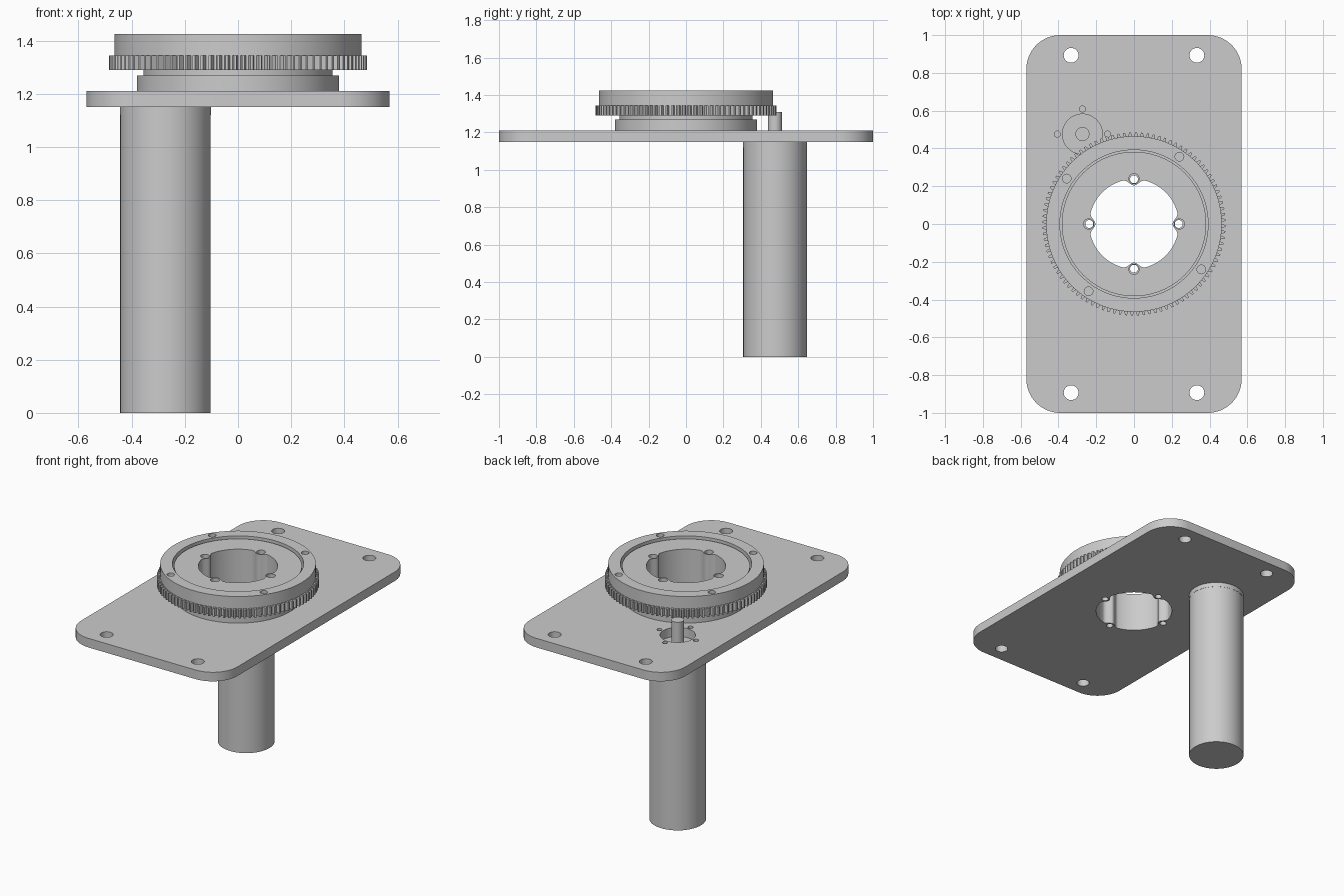
import bpy, bmesh
from math import sin, cos, pi, radians

cube = bpy.data.objects.get("Cube")
if cube:
    bpy.data.objects.remove(cube, do_unlink=True)

grey = bpy.data.materials.new("machined grey")
grey.use_nodes = True
colour = (0.6, 0.6, 0.6, 1)
grey.diffuse_color = colour
grey.node_tree.nodes["Principled BSDF"].inputs["Base Color"].default_value = colour


# Outline helpers: each returns a closed list of (x, y) points
def circle(r, x=0, y=0, n=32):
    return [(x + r * cos(2 * pi * i / n), y + r * sin(2 * pi * i / n)) for i in range(n)]


def ring_of_holes(r, distance, start=0, x=0, y=0):
    return [circle(r, x + distance * cos(start + k * pi / 2),
                   y + distance * sin(start + k * pi / 2), 24) for k in range(4)]


def rounded_rectangle(hx, hy, r, steps=16):
    points = []
    for k, (sx, sy) in enumerate([(1, 1), (-1, 1), (-1, -1), (1, -1)]):
        for i in range(steps + 1):
            a = (k + i / steps) * pi / 2
            points.append((sx * (hx - r) + r * cos(a), sy * (hy - r) + r * sin(a)))
    return points


def lobed_bore(r, lobe, half_width, n=240):
    # Round bore with four rounded screw bosses growing inward
    points = []
    for i in range(n):
        a = 2 * pi * i / n
        off = abs((a + pi / 4) % (pi / 2) - pi / 4) * r
        bump = lobe * (1 + cos(pi * off / half_width)) / 2 if off < half_width else 0
        points.append(((r - bump) * cos(a), (r - bump) * sin(a)))
    return points


def gear_outline(root, tip, teeth):
    points = []
    for i in range(teeth):
        for f, r in [(0, root), (0.3, root), (0.5, tip), (0.8, tip)]:
            a = 2 * pi * (i + f) / teeth
            points.append((r * cos(a), r * sin(a)))
    return points


def slab(name, z0, z1, loops):
    # Extrude an outline with holes between two heights
    curve = bpy.data.curves.new(name, "CURVE")
    curve.dimensions = "2D"
    curve.fill_mode = "BOTH"
    curve.extrude = (z1 - z0) / 2
    for loop in loops:
        spline = curve.splines.new("POLY")
        spline.points.add(len(loop) - 1)
        for p, (x, y) in zip(spline.points, loop):
            p.co = (x, y, 0, 1)
        spline.use_cyclic_u = True
    temp = bpy.data.objects.new(name + " outline", curve)
    bpy.context.collection.objects.link(temp)
    graph = bpy.context.evaluated_depsgraph_get()
    mesh = bpy.data.meshes.new_from_object(temp.evaluated_get(graph))
    bpy.data.objects.remove(temp, do_unlink=True)
    bpy.data.curves.remove(curve)

    bm = bmesh.new()
    bm.from_mesh(mesh)
    bmesh.ops.remove_doubles(bm, verts=bm.verts, dist=0.00005)
    bmesh.ops.translate(bm, verts=bm.verts, vec=(0, 0, (z0 + z1) / 2))
    bmesh.ops.recalc_face_normals(bm, faces=bm.faces)
    bm.to_mesh(mesh)
    bm.free()
    mesh.name = name
    mesh.materials.clear()
    mesh.materials.append(grey)
    obj = bpy.data.objects.new(name, mesh)
    bpy.context.collection.objects.link(obj)
    bpy.ops.object.select_all(action="DESELECT")
    obj.select_set(True)
    bpy.context.view_layer.objects.active = obj
    bpy.ops.object.shade_smooth_by_angle(angle=radians(25))
    return obj


MX, MY = -0.273, 0.476          # motor axis
PLATE_BOTTOM, PLATE_TOP = 1.15, 1.21
bore = lobed_bore(0.237, 0.033, 0.06)
boss_holes = ring_of_holes(0.021, 0.237)
boss_recesses = ring_of_holes(0.027, 0.24)

# Mounting plate with corner, bore and motor openings
corner_holes = [circle(0.039, sx * 0.333, sy * 0.893) for sx in (-1, 1) for sy in (-1, 1)]
slab("mounting_plate", PLATE_BOTTOM, PLATE_TOP,
     [rounded_rectangle(0.57, 1.0, 0.18), bore, circle(0.106, MX, MY, 48)]
     + boss_holes + corner_holes + ring_of_holes(0.016, 0.133, 0, MX, MY))

# Fixed inner race, stepped along its height
for name, z0, z1, r, holes in [
        ("bearing_base", PLATE_TOP, 1.27, 0.38, boss_holes),
        ("bearing_neck", 1.27, 1.29, 0.356, boss_holes),
        ("inner_race", 1.29, 1.385, 0.382, boss_holes),
        ("inner_race_top", 1.385, 1.41, 0.382, boss_recesses)]:
    slab(name, z0, z1, [circle(r, n=128), bore] + holes)

# Rotating outer ring: toothed rim below, plain drilled rim above
slab("ring_gear", 1.29, 1.345, [gear_outline(0.462, 0.485, 96), circle(0.382, n=128)])
slab("outer_ring", 1.345, 1.425,
     [circle(0.465, n=128), circle(0.392, n=128)] + ring_of_holes(0.023, 0.43, radians(56)))

# Motor hanging below the plate, with its shaft
slab("motor_body", 0, 1.12, [circle(0.17, MX, MY, 64)])
slab("motor_flange", 1.12, PLATE_BOTTOM, [circle(0.171, MX, MY, 64)])
slab("motor_shaft", PLATE_BOTTOM, 1.31, [circle(0.037, MX, MY)])
